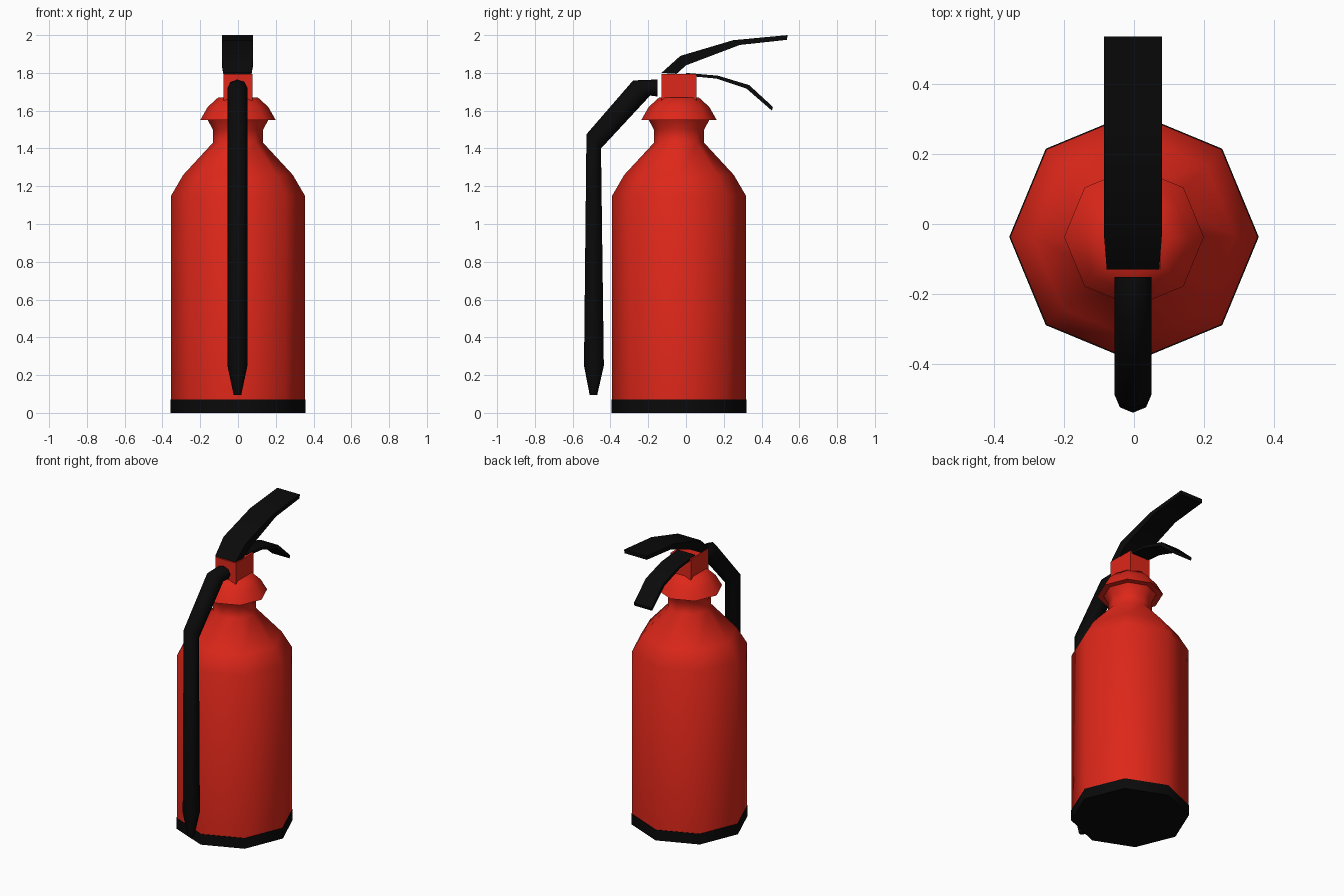
import bpy, bmesh, math
from math import cos, sin, pi

if "Cube" in bpy.data.objects:
    bpy.data.objects.remove(bpy.data.objects["Cube"])

CY = -0.037  # axis of the cylinder in y


def material(name, rgb):
    m = bpy.data.materials.new(name)
    m.diffuse_color = (*rgb, 1)
    m.use_nodes = True
    m.node_tree.nodes["Principled BSDF"].inputs["Base Color"].default_value = m.diffuse_color
    return m


RED = material("red_paint", (0.73, 0.02, 0.01))
BLACK = material("black_rubber", (0.003, 0.003, 0.003))

OCTAGON = [(cos(k * pi / 4), sin(k * pi / 4)) for k in range(8)]
SQUARE = [(1, 1), (-1, 1), (-1, -1), (1, -1)]


def skin(name, rings, mat):
    """Closed tube through rings of equal point count, capped at both ends."""
    bm = bmesh.new()
    loops = [[bm.verts.new(p) for p in ring] for ring in rings]
    n = len(loops[0])
    for a, b in zip(loops, loops[1:]):
        for i in range(n):
            j = (i + 1) % n
            bm.faces.new((a[i], a[j], b[j], b[i]))
    bm.faces.new(loops[0][::-1])
    bm.faces.new(loops[-1])
    bmesh.ops.recalc_face_normals(bm, faces=bm.faces)
    me = bpy.data.meshes.new(name)
    bm.to_mesh(me)
    bm.free()
    ob = bpy.data.objects.new(name, me)
    bpy.context.collection.objects.link(ob)
    me.materials.append(mat)
    bpy.ops.object.select_all(action='DESELECT')
    bpy.context.view_layer.objects.active = ob
    ob.select_set(True)
    bpy.ops.object.shade_smooth_by_angle(angle=math.radians(60))
    return ob


def turned(name, profile, mat):
    """Eight-sided upright solid from (radius, z) pairs."""
    return skin(name, [[(r * u, CY + r * v, z) for u, v in OCTAGON]
                       for r, z in profile], mat)


def swept(name, stations, section, mat, x0=-0.003):
    """Side-view strip: stations are (outer yz, inner yz, half width in x)."""
    rings = []
    for (y1, z1), (y2, z2), w in stations:
        cy, cz, dy, dz = (y1 + y2) / 2, (z1 + z2) / 2, (y1 - y2) / 2, (z1 - z2) / 2
        rings.append([(x0 + w * u, cy + dy * v, cz + dz * v) for u, v in section])
    return skin(name, rings, mat)


# Tank, foot ring and collar
turned("base_ring", [(0.357, 0), (0.357, 0.07)], BLACK)
turned("tank", [(0.354, 0.07), (0.354, 1.15), (0.29, 1.26), (0.133, 1.43),
                (0.133, 1.50), (0.16, 1.55)], RED)
turned("collar", [(0.20, 1.55), (0.16, 1.62), (0.105, 1.67)], RED)

# Valve block
skin("valve_block", [[(0.076 * u, CY + 0.093 * v, z) for u, v in SQUARE]
                     for z in (1.65, 1.795)], RED)

# Squeeze lever and carrying handle
swept("squeeze_lever", [((-0.13, 1.80), (-0.05, 1.795), 0.075),
                        ((-0.03, 1.89), (0.0, 1.84), 0.083),
                        ((0.25, 1.973), (0.285, 1.948), 0.083),
                        ((0.537, 2.0), (0.535, 1.975), 0.083)], SQUARE, BLACK)
swept("carry_handle", [((0.0, 1.80), (0.0, 1.785), 0.065),
                       ((0.17, 1.785), (0.16, 1.77), 0.065),
                       ((0.335, 1.735), (0.32, 1.717), 0.065),
                       ((0.46, 1.62), (0.455, 1.60), 0.065)], SQUARE, BLACK)

# Discharge hose with tapered nozzle
swept("hose", [((-0.152, 1.765), (-0.152, 1.675), 0.053),
               ((-0.28, 1.76), (-0.19, 1.68), 0.053),
               ((-0.527, 1.475), (-0.45, 1.40), 0.053),
               ((-0.54, 0.25), (-0.435, 0.25), 0.053),
               ((-0.51, 0.095), (-0.47, 0.095), 0.02)], OCTAGON, BLACK)
